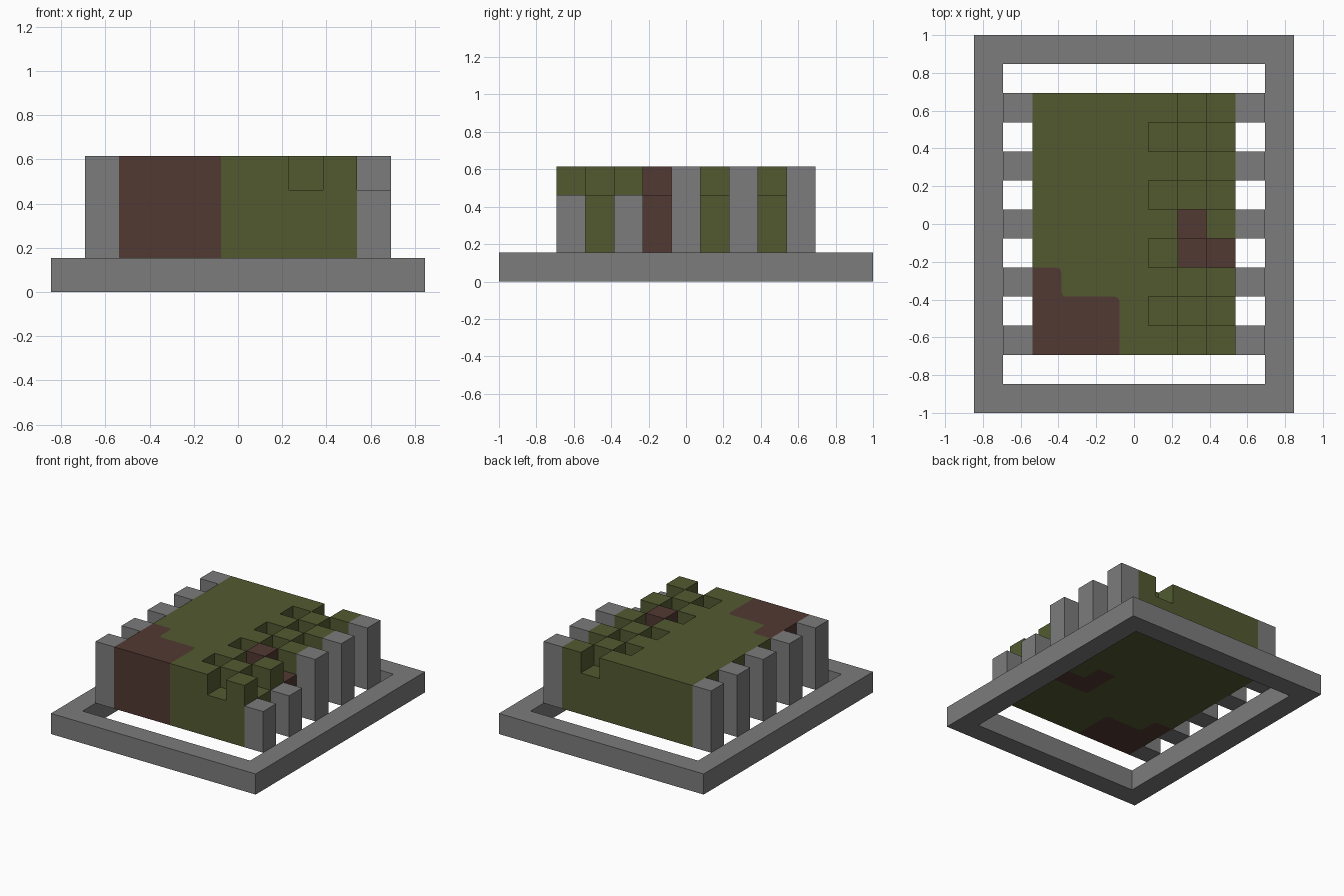
import bpy
import bmesh
from math import radians
from mathutils import Vector

U = 2 / 13                      # block size
BX, BY = 3.5 * U, 4.5 * U       # half size of the body
Z0, Z1 = U, 4 * U               # body bottom and top

if "Cube" in bpy.data.objects:
    bpy.data.objects.remove(bpy.data.objects["Cube"])


def material(name, rgb):
    m = bpy.data.materials.new(name)
    m.use_nodes = True
    m.diffuse_color = (*rgb, 1)
    m.node_tree.nodes["Principled BSDF"].inputs["Base Color"].default_value = (*rgb, 1)
    return m


GREY = material("stone grey", (0.2, 0.2, 0.2))
GREEN = material("moss green", (0.084, 0.102, 0.03))
BROWN = material("earth brown", (0.084, 0.041, 0.032))


def finish(name, bm, *mats):
    bmesh.ops.recalc_face_normals(bm, faces=bm.faces)
    mesh = bpy.data.meshes.new(name)
    bm.to_mesh(mesh)
    bm.free()
    for m in mats:
        mesh.materials.append(m)
    obj = bpy.data.objects.new(name, mesh)
    bpy.context.collection.objects.link(obj)
    return obj


def extrude_up(bm, height):
    geom = bmesh.ops.extrude_face_region(bm, geom=bm.faces[:], use_keep_orig=True)["geom"]
    verts = [g for g in geom if isinstance(g, bmesh.types.BMVert)]
    bmesh.ops.translate(bm, verts=verts, vec=(0, 0, height))


def prism(name, points, z0, z1, mat):
    bm = bmesh.new()
    bm.faces.new([bm.verts.new((p[0], p[1], z0)) for p in points])
    extrude_up(bm, z1 - z0)
    return finish(name, bm, mat)


def box(name, x0, x1, y0, y1, z0, z1, mat):
    return prism(name, [(x0, y0), (x1, y0), (x1, y1), (x0, y1)], z0, z1, mat)


# Base frame: a flat ring of four mitred quads, extruded
bm = bmesh.new()
corners = [(-1, -1), (1, -1), (1, 1), (-1, 1)]
outer = [bm.verts.new((5.5 * U * x, 6.5 * U * y, 0)) for x, y in corners]
inner = [bm.verts.new((4.5 * U * x, 5.5 * U * y, 0)) for x, y in corners]
for i in range(4):
    j = (i + 1) % 4
    bm.faces.new([outer[i], outer[j], inner[j], inner[i]])
extrude_up(bm, U)
finish("base_frame", bm, GREY)

# Side posts: the two front ones on the left are a block shorter
for side, label in ((-1, "right"), (1, "left")):
    for row in range(0, 9, 2):
        y = row * U - BY
        top = Z1 - U if side > 0 and row < 4 else Z1
        xs = sorted((side * BX, side * (BX + U)))
        box(f"{label}_post_{row // 2 + 1}", *xs, y, y + U, Z0, top, GREY)


# Rounded boundary between the earth corner and the moss body
def rounded(points, r=0.032, steps=5):
    out = [points[0]]
    for a, b, c in zip(points, points[1:], points[2:]):
        p = b + (a - b).normalized() * r
        q = b + (c - b).normalized() * r
        for k in range(steps + 1):
            t = k / steps
            out.append(p * (1 - t) ** 2 + b * 2 * t * (1 - t) + q * t * t)
    return out + [points[-1]]


cells = [(0, 3), (1, 3), (1, 2), (3, 2), (3, 0)]
border = rounded([Vector((c * U - BX, r * U - BY)) for c, r in cells])
prism("earth_corner", border + [(-BX, -BY)], Z0, Z1, BROWN)
split = 4 * U - BX
prism("moss_body", border + [(split, -BY), (split, BY), (-BX, BY)], Z0, Z1, GREEN)

# Checkered strip: outer faces of a block grid, alternately two and three high
earth_cells = {(5, 3), (6, 3), (5, 4)}


def solid(c, r, k):
    if c < 4:
        return 0 <= k < 3
    return c < 7 and 0 <= r < 9 and 0 <= k < (3 if (c + r) % 2 == 0 else 2)


bm = bmesh.new()
for c in range(4, 7):
    for r in range(9):
        for k in range(3):
            if not solid(c, r, k):
                continue
            centre = Vector(((c + .5) * U - BX, (r + .5) * U - BY, Z0 + (k + .5) * U))
            for axis in range(3):
                for sign in (-1, 1):
                    n = Vector((0, 0, 0))
                    n[axis] = sign
                    if solid(c + int(n.x), r + int(n.y), k + int(n.z)):
                        continue
                    a = Vector((n.y, n.z, n.x))
                    b = n.cross(a)
                    quad = [centre + (n + a * s + b * t) * U / 2 for s, t in corners]
                    face = bm.faces.new([bm.verts.new(v) for v in quad])
                    face.material_index = int((c, r) in earth_cells)
bmesh.ops.remove_doubles(bm, verts=bm.verts, dist=0.001)
bmesh.ops.dissolve_limit(bm, angle_limit=radians(1), verts=bm.verts, edges=bm.edges,
                         delimit={'MATERIAL'})
finish("checkered_strip", bm, GREEN, BROWN)
